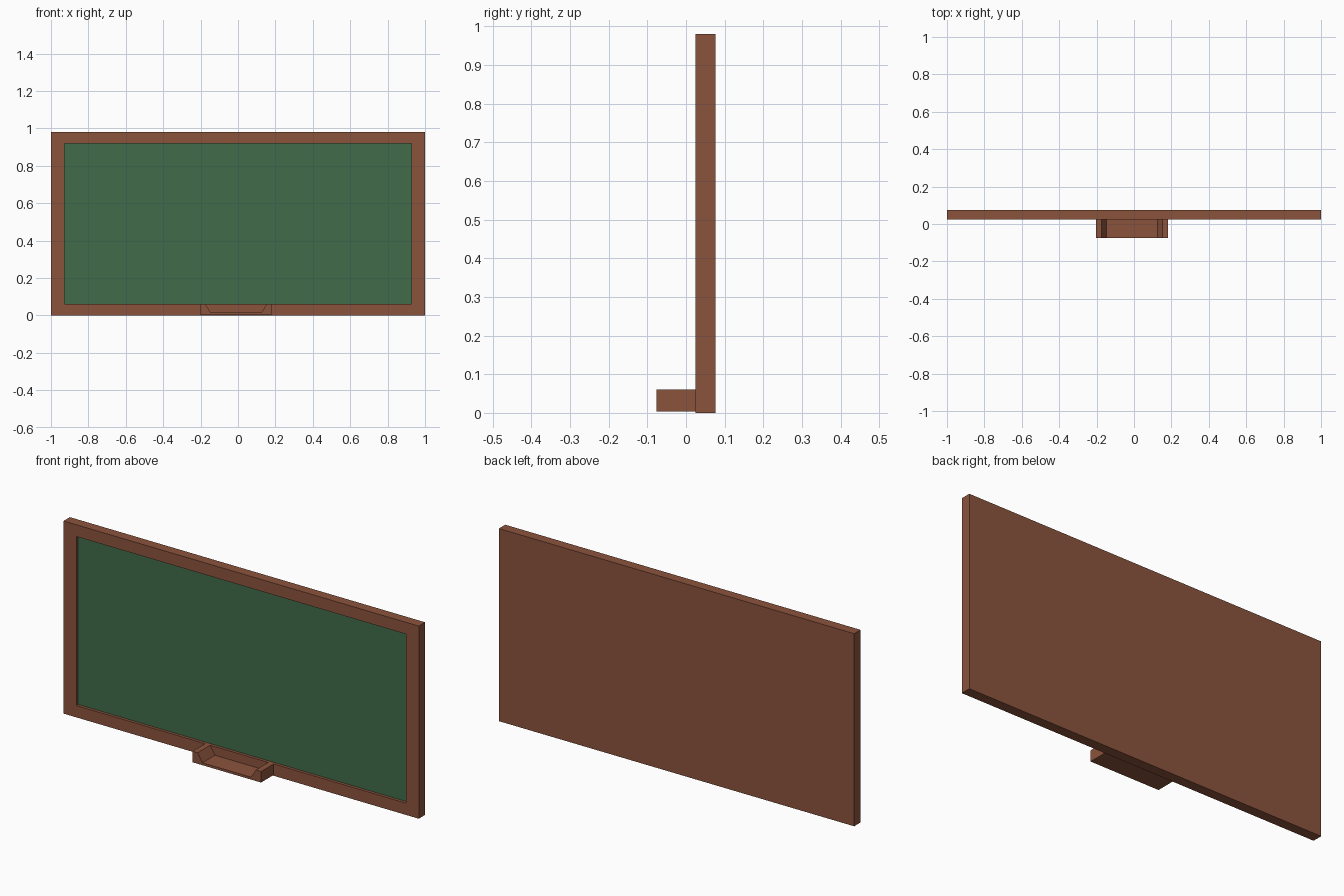
import bpy, bmesh

if "Cube" in bpy.data.objects:
    bpy.data.objects.remove(bpy.data.objects["Cube"])


def material(name, rgb):
    m = bpy.data.materials.new(name)
    m.diffuse_color = (*rgb, 1)
    m.use_nodes = True
    m.node_tree.nodes["Principled BSDF"].inputs["Base Color"].default_value = m.diffuse_color
    return m


brown = material("brown wood", (0.258, 0.087, 0.045))
green = material("board green", (0.053, 0.150, 0.070))


def finish(bm, name, *mats):
    bmesh.ops.recalc_face_normals(bm, faces=bm.faces)
    me = bpy.data.meshes.new(name)
    bm.to_mesh(me)
    bm.free()
    ob = bpy.data.objects.new(name, me)
    for m in mats:
        me.materials.append(m)
    bpy.context.collection.objects.link(ob)


def prism(bm, outline, y0, y1):
    """Extrude an x-z outline from y0 to y1; return the front face."""
    front = bm.faces.new([bm.verts.new((x, y0, z)) for x, z in outline])
    ext = bmesh.ops.extrude_face_region(bm, geom=[front], use_keep_orig=True)
    for v in ext["geom"]:
        if isinstance(v, bmesh.types.BMVert):
            v.co.y = y1
    return front


# Framed board: slab whose front is inset, then sunk to form the green panel
bm = bmesh.new()
front = prism(bm, [(-1, 0), (1, 0), (1, 0.98), (-1, 0.98)], 0.025, 0.076)
bmesh.ops.recalc_face_normals(bm, faces=bm.faces)


def place(face, y):
    for v in face.verts:
        v.co.x = 0.928 if v.co.x > 0 else -0.928
        v.co.z = 0.92 if v.co.z > 0.5 else 0.06
        v.co.y = y


bmesh.ops.inset_region(bm, faces=[front], thickness=0.06)
place(front, 0.025)
bmesh.ops.inset_region(bm, faces=[front], thickness=0.01)
place(front, 0.04)
front.material_index = 1
finish(bm, "framed_board", brown, green)

# Chalk tray: trough profile with sloped inner ends, open at the front
bm = bmesh.new()
prism(bm, [(-0.203, 0.004), (0.183, 0.004), (0.183, 0.06), (0.153, 0.06),
           (0.126, 0.016), (-0.147, 0.016), (-0.174, 0.06), (-0.203, 0.06)],
      -0.076, 0.025)
finish(bm, "chalk_tray", brown)
